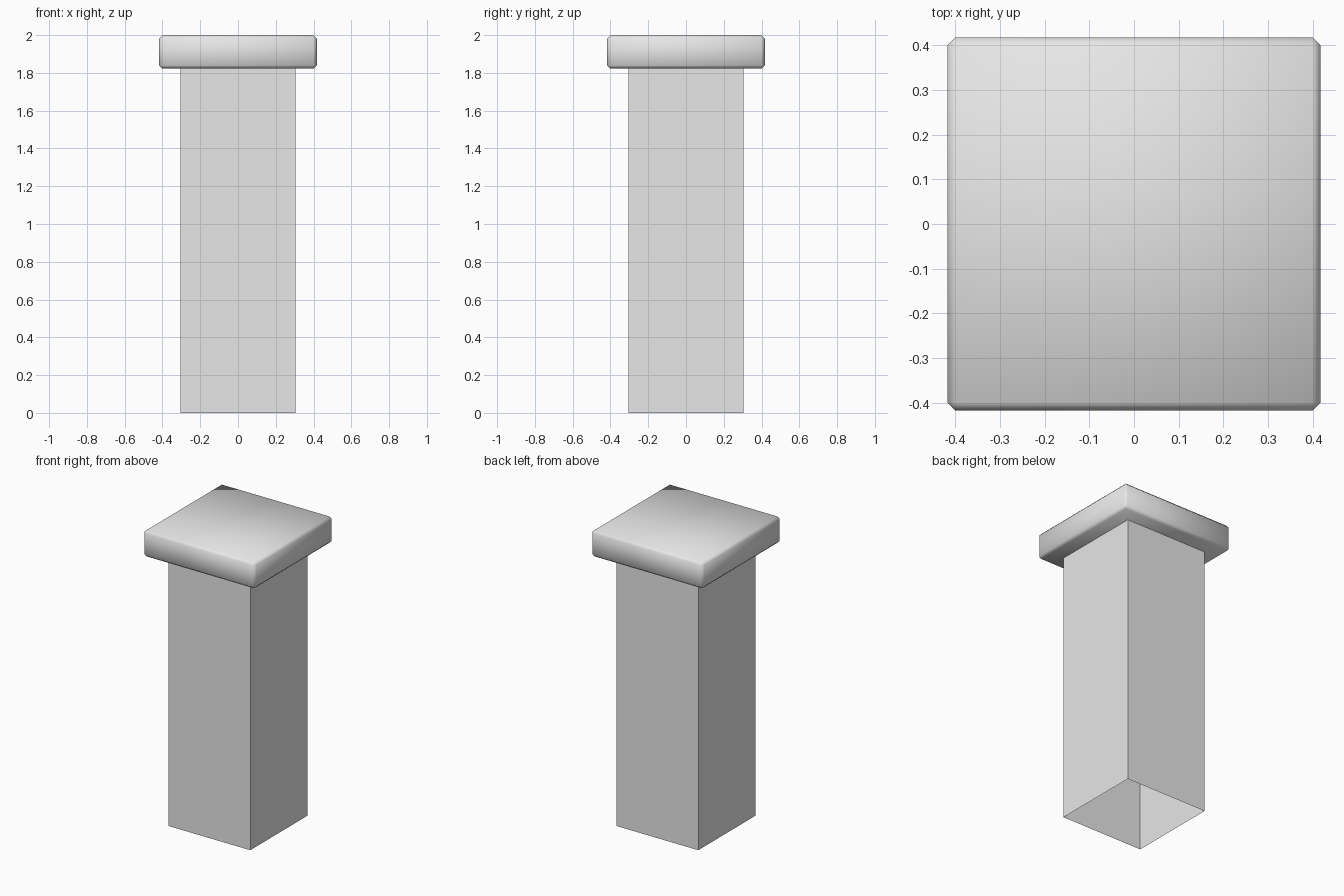
import bpy
import bmesh

if "Cube" in bpy.data.objects:
    bpy.data.objects.remove(bpy.data.objects["Cube"], do_unlink=True)

GREY = (0.8, 0.8, 0.8, 1)
stone = bpy.data.materials.new("light_grey_stone")
stone.use_nodes = True
stone.diffuse_color = GREY
stone.node_tree.nodes["Principled BSDF"].inputs["Base Color"].default_value = GREY


def box(name, width, bottom, top, bevel=0.0, open_ends=False):
    """Square block centred on the z axis, chamfered or open-ended on request."""
    bm = bmesh.new()
    bmesh.ops.create_cube(bm, size=1)
    for v in bm.verts:
        v.co.x *= width
        v.co.y *= width
        v.co.z = top if v.co.z > 0 else bottom
    if open_ends:
        ends = [f for f in bm.faces if abs(f.normal.z) > 0.5]
        bmesh.ops.delete(bm, geom=ends, context='FACES_ONLY')
    if bevel:
        bmesh.ops.bevel(bm, geom=bm.edges[:], offset=bevel, segments=1,
                        affect='EDGES', profile=0.5)
        for f in bm.faces:
            f.smooth = True
    mesh = bpy.data.meshes.new(name)
    bm.to_mesh(mesh)
    bm.free()
    mesh.materials.append(stone)
    obj = bpy.data.objects.new(name, mesh)
    bpy.context.collection.objects.link(obj)
    return obj


# Hollow square shaft, open underneath
box("column_shaft", 0.61, 0, 1.83, open_ends=True)

# Overhanging cap with narrow chamfers and soft shading
box("column_cap", 0.834, 1.823, 2, bevel=0.017)
